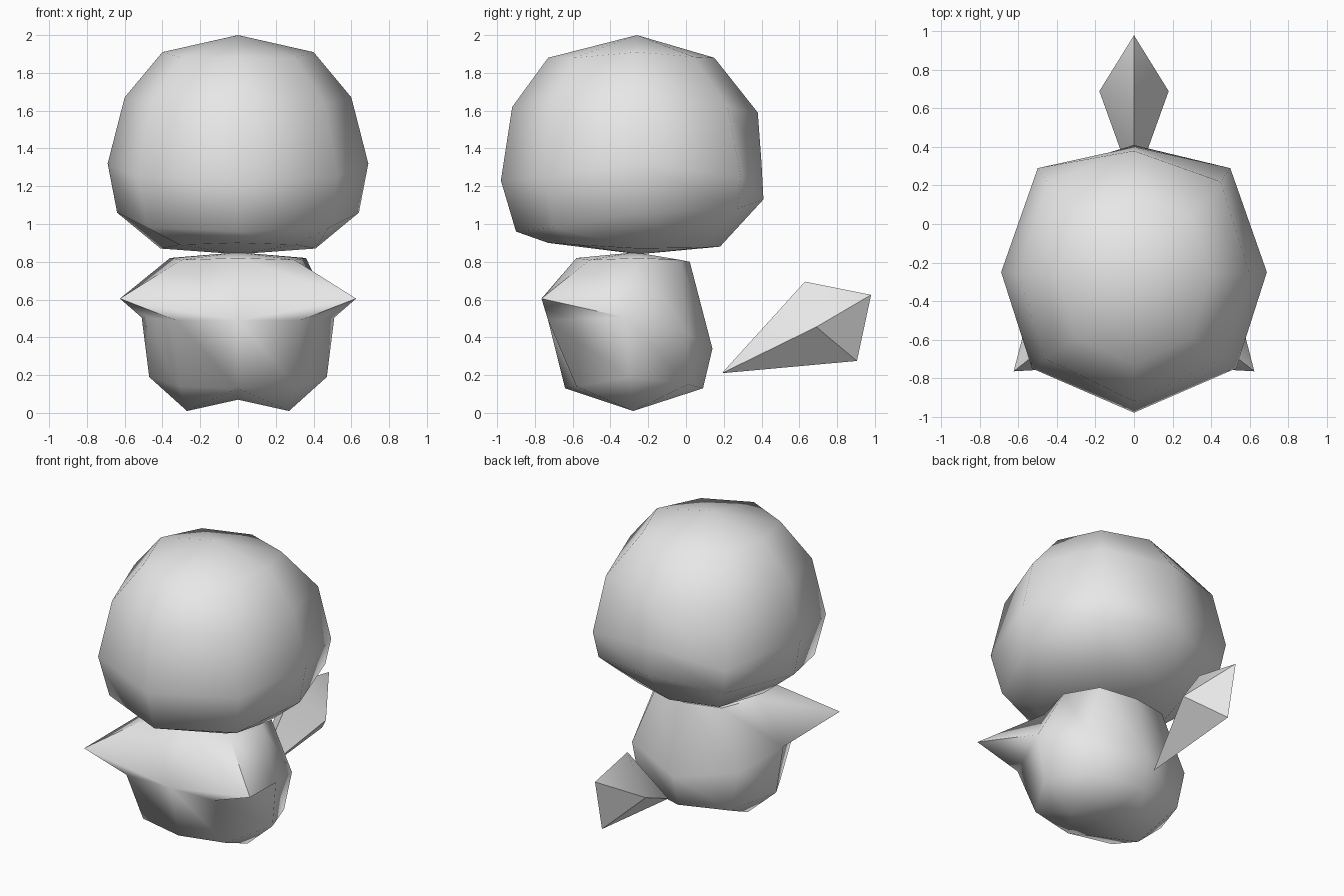
import bpy, math

if "Cube" in bpy.data.objects:
    bpy.data.objects.remove(bpy.data.objects["Cube"])

grey = bpy.data.materials.new("plain grey")
grey.use_nodes = True
grey.diffuse_color = (0.8, 0.8, 0.8, 1)
grey.node_tree.nodes["Principled BSDF"].inputs["Base Color"].default_value = (0.8, 0.8, 0.8, 1)


def make(name, verts, faces, angle):
    """Mesh object with even normals and smooth shading up to an angle."""
    mesh = bpy.data.meshes.new(name)
    mesh.from_pydata(verts, [], faces)
    mesh.materials.append(grey)
    obj = bpy.data.objects.new(name, mesh)
    bpy.context.collection.objects.link(obj)
    bpy.ops.object.select_all(action='DESELECT')
    obj.select_set(True)
    bpy.context.view_layer.objects.active = obj
    bpy.ops.object.mode_set(mode='EDIT')
    bpy.ops.mesh.select_all(action='SELECT')
    bpy.ops.mesh.normals_make_consistent(inside=False)
    bpy.ops.object.mode_set(mode='OBJECT')
    bpy.ops.object.shade_smooth_by_angle(angle=math.radians(angle))
    return obj


def ring(half):
    """Mirror front, front corner, side, back corner, back into eight points."""
    return half + [(-x, y, z) for x, y, z in half[3:0:-1]]


def band(a, b):
    """Quads joining the eight-point rings that start at a and b."""
    return [(a + i, a + (i + 1) % 8, b + (i + 1) % 8, b + i) for i in range(8)]


def fan(a, pole):
    return [(a + i, a + (i + 1) % 8, pole) for i in range(8)]


# Head: five tilted rings between two poles
head_rings = [
    [(0, -.73, 1.88), (.30, -.59, 1.88), (.40, -.26, 1.91), (.30, .04, 1.885), (0, .15, 1.88)],
    [(0, -.92, 1.62), (.46, -.70, 1.63), (.60, -.26, 1.67), (.45, .22, 1.62), (0, .38, 1.59)],
    [(0, -.98, 1.23), (.53, -.75, 1.25), (.69, -.25, 1.32), (.50, .29, 1.25), (0, .40, 1.32)],
    [(0, -.90, .96), (.48, -.70, .98), (.64, -.25, 1.06), (.47, .27, 1.08), (0, .41, 1.13)],
    [(0, -.73, .90), (.31, -.59, .89), (.41, -.25, .87), (.31, .08, .875), (0, .18, .88)],
]
verts = [v for half in head_rings for v in ring(half)]
verts += [(0, -.26, 2.0), (0, -.25, .84)]
faces = fan(0, 40) + fan(32, 41)
for r in range(4):
    faces += band(r * 8, r * 8 + 8)
make("head", verts, faces, 60)

# Body: shoulder, waist and hip rings, arms pulled out of the front corners
body_rings = [
    [(0, -.58, .82), (.30, -.51, .81), (.36, -.25, .82), (.25, -.03, .81), (0, .02, .80)],
    [(0, -.73, .49), (.33, -.73, .49), (.51, -.32, .505), (.40, .01, .42), (0, .14, .34)],
    [(0, -.64, .13), (.31, -.58, .14), (.47, -.30, .19), (.34, .01, .15), (0, .09, .13)],
]
verts = [v for half in body_rings for v in ring(half)]
neck, crotch, feet, tips = 24, 25, (26, 27), (28, 29)
verts += [(0, -.27, .85), (0, -.28, .07), (.27, -.28, .01), (-.27, -.28, .01),
          (.625, -.765, .605), (-.625, -.765, .605)]
arm = {9: tips[0], 15: tips[1]}
faces = fan(0, neck) + band(8, 16)
faces += [tuple(arm.get(i, i) for i in f) for f in band(0, 8)]
for corner, side in ((9, 10), (15, 14)):
    faces += [(8, arm[corner], corner), (arm[corner], side, corner)]
for foot, start in zip(feet, (16, 20)):
    faces += [(start + i, 16 + (start - 15 + i) % 8, foot) for i in range(4)]
    faces += [(16, foot, crotch), (20, crotch, foot)]
make("body_with_arms", verts, faces, 60)

# Tail: slim faceted leaf that tapers to the body
outline = [(0, .19, .21), (0, .63, .695), (0, .98, .625), (0, .905, .275)]
verts = outline + [(.18, .69, .455), (-.18, .69, .455)]
faces = [(i, (i + 1) % 4, s) for s in (4, 5) for i in range(4)]
make("tail", verts, faces, 40)
